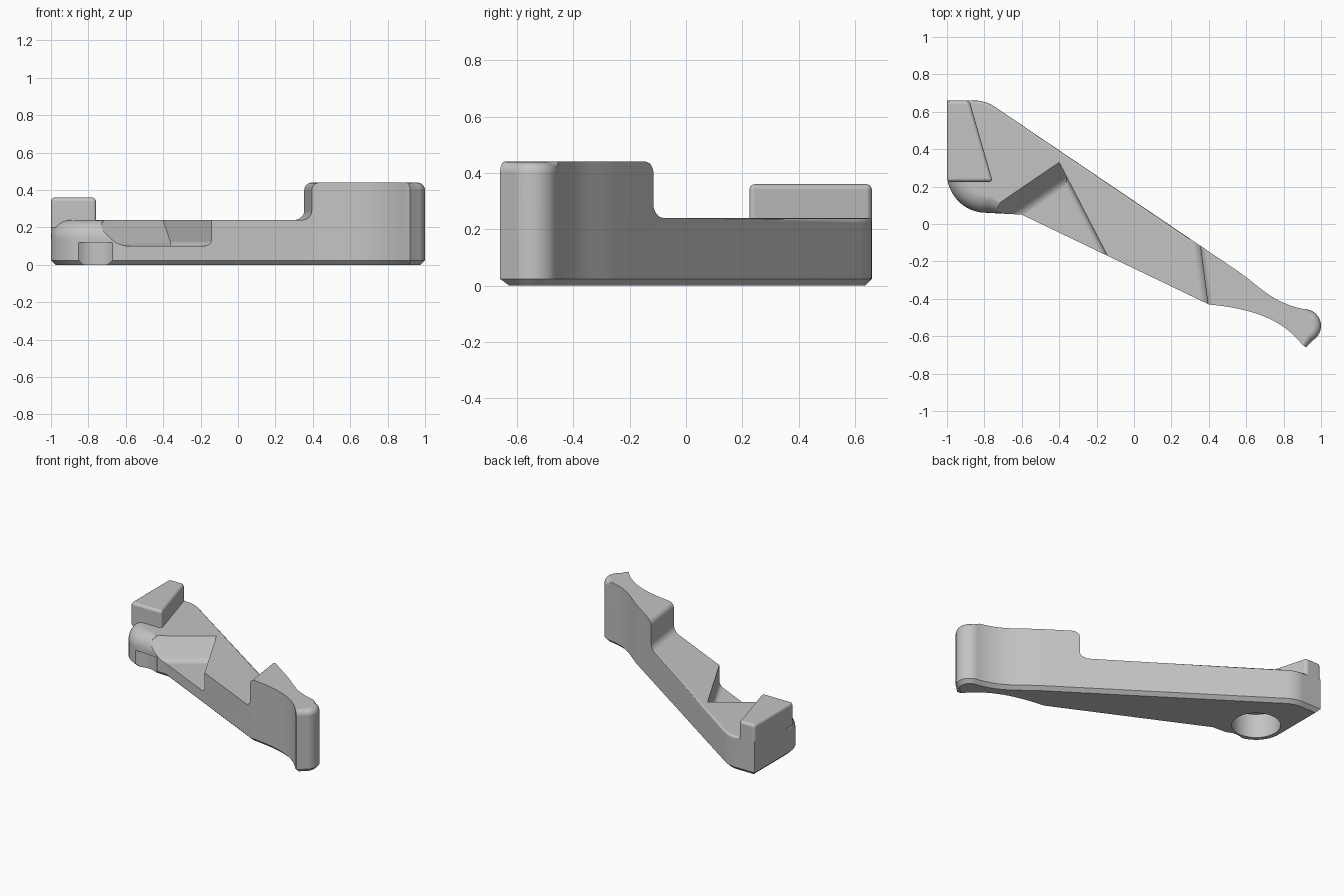
import bpy, bmesh, math
from mathutils import Vector
from mathutils.geometry import interpolate_bezier

cube = bpy.data.objects.get("Cube")
if cube:
    bpy.data.objects.remove(cube, do_unlink=True)

grey = bpy.data.materials.new("light_grey")
grey.use_nodes = True
grey.diffuse_color = (0.55, 0.55, 0.55, 1)
grey.node_tree.nodes["Principled BSDF"].inputs["Base Color"].default_value = (0.55, 0.55, 0.55, 1)


def arc(cx, cy, r, a0, a1, n=12):
    angles = [math.radians(a0 + (a1 - a0) * i / n) for i in range(n + 1)]
    return [(cx + r * math.cos(a), cy + r * math.sin(a)) for a in angles]


def bezier(*pts, n=14):
    return [(p.x, p.y) for p in interpolate_bezier(*[Vector(p) for p in pts], n)]


def prism(name, lower, z0, z1, upper=None, place=None):
    """Closed solid between two loops of equal length."""
    bm = bmesh.new()
    a = [bm.verts.new((x, y, z0)) for x, y in lower]
    b = [bm.verts.new((x, y, z1)) for x, y in (upper or lower)]
    bm.faces.new(a)
    bm.faces.new(b)
    for i in range(len(a)):
        j = (i + 1) % len(a)
        bm.faces.new((a[i], a[j], b[j], b[i]))
    if place:
        for v in bm.verts:
            v.co = place(v.co)
    bmesh.ops.recalc_face_normals(bm, faces=bm.faces)
    mesh = bpy.data.meshes.new(name)
    bm.to_mesh(mesh)
    bm.free()
    mesh.materials.append(grey)
    ob = bpy.data.objects.new(name, mesh)
    bpy.context.collection.objects.link(ob)
    return ob


def round_edges(ob, rule, size, segments):
    """Bevel the sharp edges whose two ends and middle satisfy the rule."""
    bm = bmesh.new()
    bm.from_mesh(ob.data)
    picked = [e for e in bm.edges if e.calc_face_angle(0) > 0.3
              and rule(e.verts[0].co, e.verts[1].co, (e.verts[0].co + e.verts[1].co) / 2)]
    bmesh.ops.bevel(bm, geom=picked, offset=size, offset_type='OFFSET', segments=segments,
                    profile=0.5, affect='EDGES', clamp_overlap=False)
    bm.to_mesh(ob.data)
    bm.free()


def cut(ob, cutter):
    mod = ob.modifiers.new("cut", 'BOOLEAN')
    mod.operation = 'DIFFERENCE'
    mod.solver = 'EXACT'
    mod.object = cutter
    bpy.context.view_layer.update()
    result = bpy.data.meshes.new_from_object(ob.evaluated_get(bpy.context.evaluated_depsgraph_get()))
    ob.modifiers.clear()
    ob.data = result
    bpy.data.objects.remove(cutter, do_unlink=True)


def level(a, b, z):
    return abs(a.z - z) < 0.002 and abs(b.z - z) < 0.002


def smooth(ob):
    bpy.ops.object.select_all(action='DESELECT')
    ob.select_set(True)
    bpy.context.view_layer.objects.active = ob
    bpy.ops.object.shade_smooth_by_angle(angle=math.radians(32))
    mod = ob.modifiers.new("flat_faces", 'WEIGHTED_NORMAL')
    mod.keep_sharp = True


# Lever outline: pivot boss, straight arm, waisted handle with round tip
outline = arc(-0.79, 0.27, 0.21, 180, 270)
outline += [(-0.6, 0.05)]
outline += bezier((0.4, -0.43), (0.66, -0.455), (0.8, -0.52), (0.9, -0.645))
outline += [(0.92, -0.66)]
outline += arc(0.91, -0.545, 0.09, -60, 80)
outline += bezier((0.9, -0.453), (0.74, -0.42), (0.68, -0.34), (0.56, -0.255))
outline += bezier((-0.72, 0.61), (-0.76, 0.64), (-0.8, 0.66), (-0.85, 0.66), n=8)
outline += [(-1.0, 0.66)]
lever = prism("lever_arm", outline, 0, 0.44)
round_edges(lever, lambda a, b, m: level(a, b, 0), 0.024, 1)

# Lower the arm, leaving the raised handle with a filleted foot
step = [(-1.5, 0.24)] + arc(0.315, 0.29, 0.05, -90, 0, 8)
step += arc(0.405, 0.4, 0.04, 180, 92, 8) + [(0.405, 0.6), (-1.5, 0.6)]
cut(lever, prism("step_cutter", step, -1, 1,
                 place=lambda c: Vector((c.x - 0.13 * (c.z + 0.2), c.z, c.y))))

# Soft top edges on boss, arm back and handle tip
round_edges(lever, lambda a, b, m: level(a, b, 0.24) and m.x < -0.6 and m.y < 0.265, 0.1, 8)
round_edges(lever, lambda a, b, m: level(a, b, 0.24) and m.x > -0.9 and m.y > 0.15, 0.018, 3)
round_edges(lever, lambda a, b, m: level(a, b, 0.44) and m.x > 0.915, 0.04, 5)

# Pocket with a sloping wall beside the boss
corners = [(-0.4, 0.33), (-0.9, -0.01), (-0.6, -0.4), (-0.023, -0.4)]


def slope(shift):
    return [(x + 0.46 * shift, y - 0.89 * shift) if i < 2 else (x, y)
            for i, (x, y) in enumerate(corners)]


pocket = prism("pocket_cutter", slope(0.1), 0.1, 0.31, slope(-0.05))
round_edges(pocket, lambda a, b, m: level(a, b, 0.1) and (m.y > 0 or m.x > -0.3), 0.03, 5)
cut(lever, pocket)

# Blind pivot hole below, and a shallow scoop at the boss front
cut(lever, prism("hole_cutter", arc(-0.79, 0.27, 0.156, 0, 352.5, 47), -0.1, 0.17))
cut(lever, prism("scoop_cutter", arc(-0.77, -0.03, 0.13, 0, 350, 35), -0.1, 0.12))
smooth(lever)

# Wedge-shaped stop block
block = prism("stop_block", [(-1, 0.225), (-0.755, 0.225), (-0.88, 0.66), (-1, 0.66)], 0.2, 0.36)
round_edges(block, lambda a, b, m: m.z > 0.21, 0.02, 4)
smooth(block)
